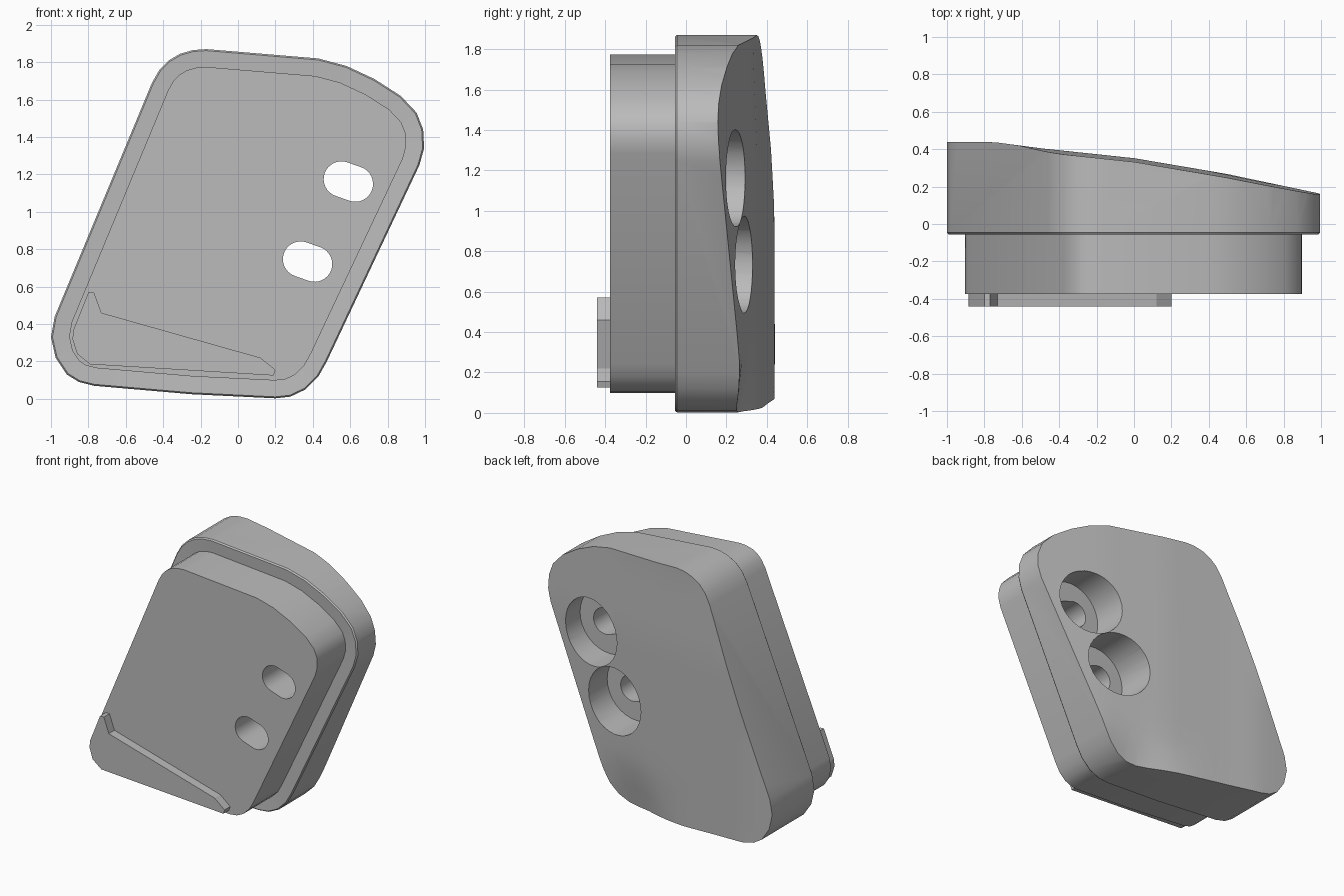
import bpy, bmesh, math
from mathutils import Vector, Matrix

if "Cube" in bpy.data.objects:
    bpy.data.objects.remove(bpy.data.objects["Cube"], do_unlink=True)

grey = bpy.data.materials.new("plain_grey")
grey.use_nodes = True
colour = (0.5, 0.5, 0.5, 1)
grey.diffuse_color = colour
grey.node_tree.nodes["Principled BSDF"].inputs["Base Color"].default_value = colour

# Outline of the flange, counter-clockwise seen from the front (x, z)
OUTER = [(-.17, 1.87), (-.24, 1.865), (-.31, 1.845), (-.37, 1.81), (-.42, 1.76), (-.46, 1.69),
         (-.98, .44), (-1, .33), (-.975, .22), (-.915, .13), (-.85, .09), (-.77, .07),
         (-.25, .025), (.2, .003), (.28, .012), (.36, .05), (.43, .12), (.475, .2),
         (.97, 1.25), (.995, 1.34), (.99, 1.44), (.955, 1.53), (.87, 1.62), (.73, 1.71),
         (.58, 1.78), (.43, 1.82)]
# Outline of the raised ledge
LEDGE = [(-.885, .32), (-.88, .37), (-.8, .57), (-.77, .57), (-.73, .46), (.12, .22),
         (.2, .155), (.19, .125), (-.79, .185), (-.86, .24)]
# Back depth across the width
BACK = [(-1.1, .44), (-.75, .438), (-.5, .405), (0, .352), (.5, .267), (1.1, .14)]


def inset(points, d):
    """Move a counter-clockwise outline inward by d."""
    out = []
    n = len(points)
    for i in range(n):
        a, b, c = (Vector(points[(i + k) % n]) for k in (-1, 0, 1))
        n1 = Vector((a.y - b.y, b.x - a.x)).normalized()
        n2 = Vector((b.y - c.y, c.x - b.x)).normalized()
        out.append(tuple(b + (n1 + n2) * d / (1 + n1.dot(n2))))
    return out


def back_depth(x, z):
    for (x0, y0), (x1, y1) in zip(BACK, BACK[1:]):
        if x <= x1:
            y = y0 + (y1 - y0) * (x - x0) / (x1 - x0)
            break
    y -= .02 * max(0, min(1, (z - 1.3) / .5))
    return y - .06 * math.exp(-((x - .2) / .25) ** 2 - (z / .2) ** 2)


def finish(name, bm):
    bmesh.ops.recalc_face_normals(bm, faces=bm.faces)
    mesh = bpy.data.meshes.new(name)
    bm.to_mesh(mesh)
    bm.free()
    mesh.materials.append(grey)
    ob = bpy.data.objects.new(name, mesh)
    bpy.context.collection.objects.link(ob)
    return ob


def loft(name, rings):
    """Join (outline, depth) rings with walls and cap both ends."""
    bm = bmesh.new()
    loops = [[bm.verts.new((x, y, z)) for x, z in pts] for pts, y in rings]
    for a, b in zip(loops, loops[1:]):
        for i in range(len(a)):
            j = (i + 1) % len(a)
            bm.faces.new((a[i], a[j], b[j], b[i]))
    bm.faces.new(loops[0])
    bm.faces.new(loops[-1])
    return bm


def slot(a, b, r, steps=16):
    """Outline of a rounded slot between two centres."""
    ang = math.atan2(b[1] - a[1], b[0] - a[0])
    pts = []
    for c, start in ((b, ang - math.pi / 2), (a, ang + math.pi / 2)):
        for k in range(steps + 1):
            t = start + math.pi * k / steps
            pts.append((c[0] + r * math.cos(t), c[1] + r * math.sin(t)))
    return pts


def select(ob):
    bpy.ops.object.select_all(action='DESELECT')
    ob.select_set(True)
    bpy.context.view_layer.objects.active = ob


# Body: front block, stepped flange and gently twisted back
inner = inset(OUTER, .095)
bm = loft("body", [(inner, -.375), (inner, -.05), (inset(OUTER, .008), -.055),
                   (OUTER, -.045), (OUTER, .4)])


def cut_back(axis, value):
    faces = [f for f in bm.faces if all(v.co.y > .39 for v in f.verts)]
    geom = faces + list({e for f in faces for e in f.edges}) + list({v for f in faces for v in f.verts})
    co, no = Vector((0, 0, 0)), Vector((0, 0, 0))
    co[axis] = value
    no[axis] = 1
    bmesh.ops.bisect_plane(bm, geom=geom, plane_co=co, plane_no=no, dist=.0005)


for k in range(-9, 10):
    cut_back(0, k * .1 + .003)
for k in range(1, 15):
    cut_back(2, k * .13 + .007)
back_verts = [v for v in bm.verts if v.co.y > .39]
bmesh.ops.triangulate(bm, faces=[f for f in bm.faces if all(v.co.y > .39 for v in f.verts)])
for v in back_verts:
    v.co.y = back_depth(v.co.x, v.co.z)
body = finish("body", bm)

# Two screw holes: slot right through, wide counterbore from the back
for cx, cz in ((.59, 1.162), (.372, .734)):
    through = slot((cx - .037, cz + .013), (cx + .037, cz - .013), .095)
    bore = slot((cx, cz), (cx + .0001, cz), .24)
    bore = bore[:16] + bore[17:33]
    for outline, y0, y1 in ((through, -.6, .6), (bore, .03, .7)):
        cutter = finish("hole_cutter", loft("hole", [(outline, y0), (outline, y1)]))
        select(body)
        mod = body.modifiers.new("hole", 'BOOLEAN')
        mod.operation = 'DIFFERENCE'
        mod.solver = 'EXACT'
        mod.object = cutter
        bpy.ops.object.modifier_apply(modifier=mod.name)
        bpy.data.objects.remove(cutter, do_unlink=True)
select(body)
bpy.ops.object.shade_smooth_by_angle(angle=math.radians(32))

# Raised ledge on the front face
ledge = finish("front_ledge", loft("ledge", [(LEDGE, -.44), (LEDGE, -.37)]))
